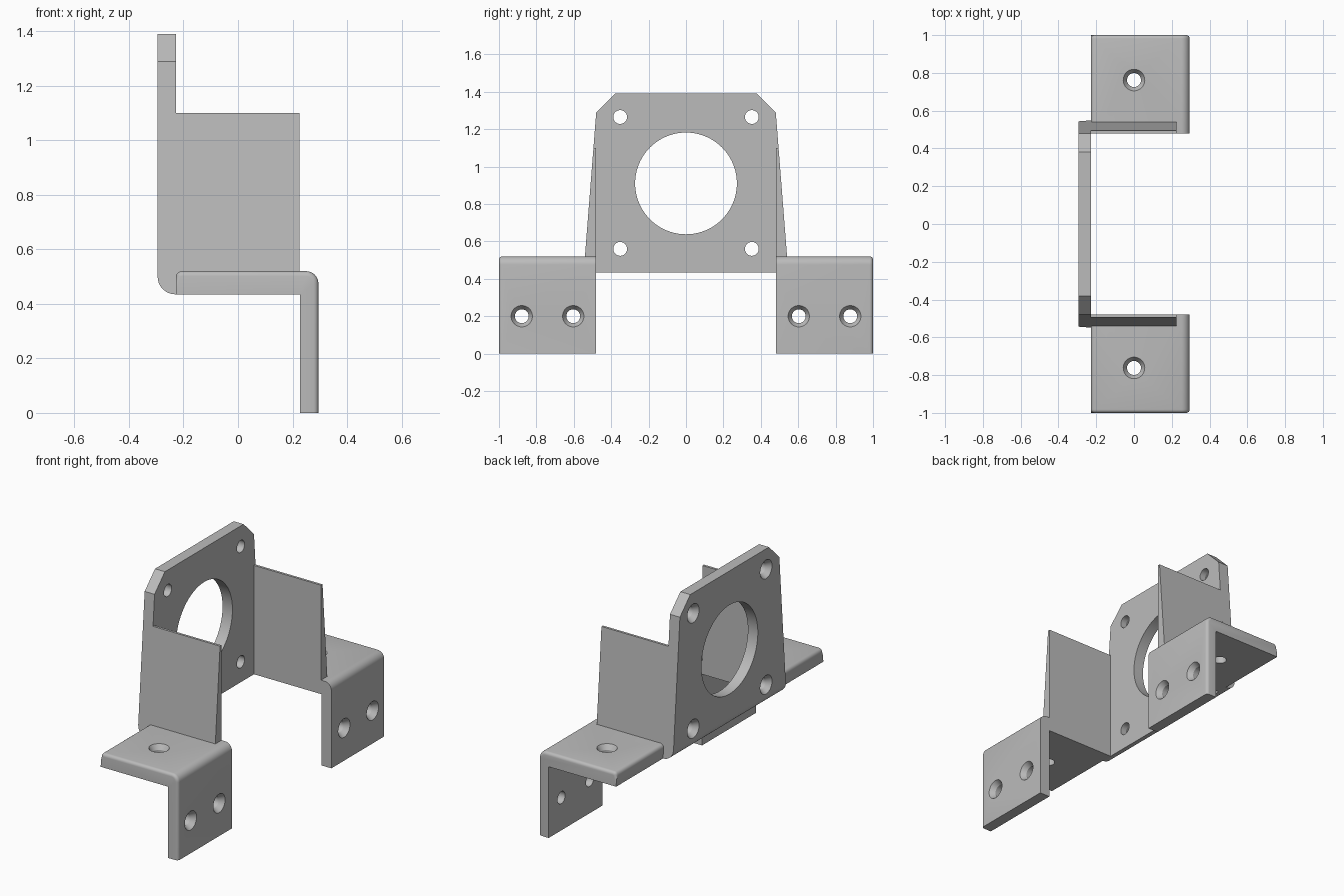
import bpy, bmesh, math
from mathutils import Vector, Matrix

cube = bpy.data.objects.get("Cube")
if cube:
    bpy.data.objects.remove(cube, do_unlink=True)

steel = bpy.data.materials.new("grey_steel")
steel.use_nodes = True
GREY = (0.5, 0.5, 0.5, 1)
steel.diffuse_color = GREY
steel.node_tree.nodes["Principled BSDF"].inputs["Base Color"].default_value = GREY

BACK, PLATE_IN = -0.295, -0.228      # upright plate thickness range in x
FOOT_OUT, FOOT_IN = 0.295, 0.228     # hanging flange thickness range in x
SHELF_LOW, SHELF_TOP = 0.435, 0.52
INNER, END = 0.48, 1.0               # foot extent in y


def edge_y(z):
    """Tapered side edge of the bracket at height z."""
    return 0.547 - 0.0784 * (z - SHELF_LOW)


def make_object(name, bm):
    bmesh.ops.recalc_face_normals(bm, faces=bm.faces[:])
    mesh = bpy.data.meshes.new(name)
    bm.to_mesh(mesh)
    bm.free()
    mesh.materials.append(steel)
    obj = bpy.data.objects.new(name, mesh)
    bpy.context.collection.objects.link(obj)
    return obj


def prism(points, offset):
    """Extrude a closed 3D outline along the offset."""
    bm = bmesh.new()
    face = bm.faces.new([bm.verts.new(p) for p in points])
    new = bmesh.ops.extrude_face_region(bm, geom=[face])["geom"]
    verts = [v for v in new if isinstance(v, bmesh.types.BMVert)]
    bmesh.ops.translate(bm, verts=verts, vec=offset)
    return bm


def arc(cx, cz, r, start, end, n=6):
    angles = [math.radians(start + (end - start) * i / n) for i in range(n + 1)]
    return [(cx + r * math.cos(a), cz + r * math.sin(a)) for a in angles]


def drill(obj, centre, inward, rings, n=48):
    """Cut a turned hole; rings are (depth, radius) pairs along the inward axis."""
    turn = Vector((0, 0, 1)).rotation_difference(Vector(inward)).to_matrix().to_4x4()
    place = Matrix.Translation(centre) @ turn
    bm = bmesh.new()
    loops = [[bm.verts.new(place @ Vector((r * math.cos(math.tau * i / n),
                                           r * math.sin(math.tau * i / n), d)))
              for i in range(n)] for d, r in rings]
    for a, b in zip(loops, loops[1:]):
        for i in range(n):
            j = (i + 1) % n
            bm.faces.new((a[i], a[j], b[j], b[i]))
    bm.faces.new(loops[0])
    bm.faces.new(loops[-1])
    cutter = make_object("hole_cutter", bm)
    cutter.hide_render = True
    mod = obj.modifiers.new("hole", "BOOLEAN")
    mod.operation, mod.solver, mod.object = "DIFFERENCE", "EXACT", cutter
    bpy.context.view_layer.objects.active = obj
    bpy.ops.object.modifier_apply(modifier=mod.name)
    bpy.data.objects.remove(cutter, do_unlink=True)


def smooth(obj):
    bpy.ops.object.select_all(action="DESELECT")
    obj.select_set(True)
    bpy.context.view_layer.objects.active = obj
    bpy.ops.object.shade_smooth_by_angle(angle=math.radians(30))


SCREW = [(-0.02, 0.057), (0, 0.057), (0.03, 0.037), (0.12, 0.037)]
BORE = [(-0.02, 0.272), (0.12, 0.272)]

# Upright mounting plate with clipped top corners and a rounded lower back edge
half = [(edge_y(SHELF_LOW), SHELF_LOW), (0.48, 1.29), (0.38, 1.39)]
outline = half + [(-y, z) for y, z in reversed(half)]
bm = prism([(BACK, y, z) for y, z in outline], (PLATE_IN - BACK, 0, 0))
low_edge = [e for e in bm.edges if all(v.co.z < SHELF_LOW + 0.01 and v.co.x < BACK + 0.01
                                       for v in e.verts)]
bmesh.ops.bevel(bm, geom=low_edge, offset=0.065, segments=8, profile=0.5, affect="EDGES")
plate = make_object("mounting_plate", bm)
drill(plate, (BACK, 0, 0.91), (1, 0, 0), BORE, 96)
for y in (-0.352, 0.352):
    for z in (0.56, 1.265):
        drill(plate, (BACK, y, z), (1, 0, 0), SCREW)
smooth(plate)

# Foot section: horizontal shelf bending down into a hanging flange
foot_profile = [(FOOT_IN, 0), (FOOT_IN, SHELF_LOW), (PLATE_IN, SHELF_LOW)]
foot_profile += arc(PLATE_IN + 0.022, SHELF_TOP - 0.022, 0.022, 180, 90, 4)
foot_profile += arc(FOOT_OUT - 0.045, SHELF_TOP - 0.045, 0.045, 90, 0, 8)
foot_profile += [(FOOT_OUT, 0)]

for side, label in ((1, "rear"), (-1, "front")):
    # Mounting foot with a softened outer rim
    bm = prism([(x, side * INNER, z) for x, z in foot_profile],
               (0, side * (END - INNER), 0))

    def on_rim(v):
        outer = v.co.z > SHELF_LOW + 0.02 or v.co.x > FOOT_OUT - 0.001
        return abs(v.co.y) > END - 0.001 and outer

    rim = [e for e in bm.edges if all(on_rim(v) for v in e.verts)]
    bmesh.ops.bevel(bm, geom=rim, offset=0.018, segments=4, profile=0.5, affect="EDGES")
    foot = make_object(label + "_foot", bm)
    drill(foot, (0, side * 0.762, SHELF_TOP), (0, 0, -1), SCREW)
    for y in (0.603, 0.878):
        drill(foot, (FOOT_OUT, side * y, 0.2), (-1, 0, 0), SCREW)
    smooth(foot)

    # Tapered side wall bracing the plate against the foot
    low, top = SHELF_TOP - 0.023, 1.1
    wall = [(INNER, low), (edge_y(low), low), (edge_y(top), top), (INNER, top)]
    make_object(label + "_side_wall",
                prism([(PLATE_IN, side * y, z) for y, z in wall],
                      (FOOT_IN - 0.003 - PLATE_IN, 0, 0)))
